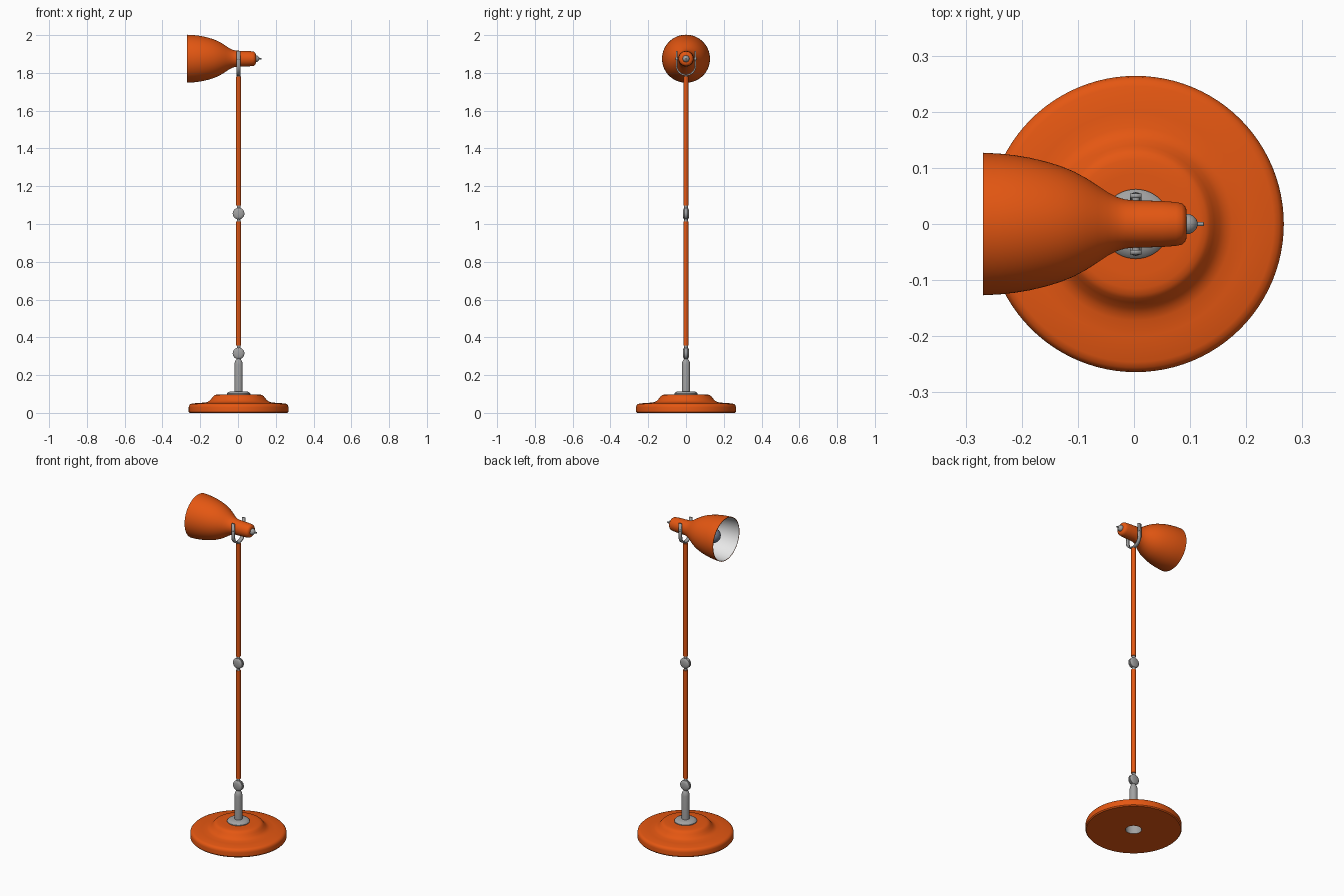
import bpy, bmesh, math
from mathutils import Matrix, Vector

if "Cube" in bpy.data.objects:
    bpy.data.objects.remove(bpy.data.objects["Cube"])

CX = 0.003      # pole axis
HEAD_Z = 1.875  # height of the shade axis


def material(name, rgb):
    m = bpy.data.materials.new(name)
    m.diffuse_color = (*rgb, 1)
    m.use_nodes = True
    m.node_tree.nodes["Principled BSDF"].inputs["Base Color"].default_value = m.diffuse_color
    return m


ORANGE = material("orange paint", (0.78, 0.095, 0.006))
STEEL = material("grey steel", (0.36, 0.36, 0.36))
WHITE = material("white lining", (0.85, 0.85, 0.85))
GLASS = material("blue grey bulb", (0.17, 0.21, 0.29))


def finish(bm, name, mats, angle=35):
    bmesh.ops.remove_doubles(bm, verts=bm.verts, dist=1e-5)
    bmesh.ops.recalc_face_normals(bm, faces=bm.faces)
    me = bpy.data.meshes.new(name)
    bm.to_mesh(me)
    bm.free()
    for m in mats:
        me.materials.append(m)
    ob = bpy.data.objects.new(name, me)
    bpy.context.collection.objects.link(ob)
    bpy.ops.object.select_all(action='DESELECT')
    ob.select_set(True)
    bpy.context.view_layer.objects.active = ob
    bpy.ops.object.shade_smooth_by_angle(angle=math.radians(angle))
    return ob


def lathe(name, profile, mats, axis='Z', origin=(CX, 0, 0), seg=64, mat_rule=None, angle=35):
    """Revolve (radius, distance) points about an axis; mat_rule(i) colours segment i."""
    bm = bmesh.new()
    rings = []
    for r, h in profile:
        if r == 0:
            rings.append([bm.verts.new((0, 0, h))] * seg)
        else:
            rings.append([bm.verts.new((r * math.cos(t * math.tau / seg),
                                        r * math.sin(t * math.tau / seg), h)) for t in range(seg)])
    for i, (a, b) in enumerate(zip(rings, rings[1:])):
        for k in range(seg):
            n = (k + 1) % seg
            f = bm.faces.new(list(dict.fromkeys((a[k], a[n], b[n], b[k]))))
            f.material_index = mat_rule(i) if mat_rule else 0
    rot = {'Z': Matrix(), 'X': Matrix.Rotation(math.pi / 2, 4, 'Y'),
           'Y': Matrix.Rotation(-math.pi / 2, 4, 'X')}[axis]
    bm.transform(Matrix.Translation(Vector(origin)) @ rot)
    return finish(bm, name, mats, angle)


def rod(name, r, z0, z1, mat):
    return lathe(name, [(0, z0), (r, z0), (r, z1), (0, z1)], [mat], seg=32)


# Base: stepped dish with a steel-lined hole underneath
lathe("base", [(0, 0.08), (0.044, 0.08), (0.044, 0), (0.259, 0), (0.264, 0.006), (0.264, 0.03),
               (0.262, 0.039), (0.256, 0.046), (0.246, 0.05), (0.2, 0.053), (0.172, 0.056),
               (0.16, 0.06), (0.15, 0.068), (0.14, 0.08), (0.133, 0.089), (0.126, 0.094),
               (0.115, 0.097), (0.09, 0.098), (0, 0.098)],
      [ORANGE, STEEL], seg=96, mat_rule=lambda i: 1 if i < 2 else 0)
lathe("base_cap", [(0, 0.095), (0.062, 0.095), (0.062, 0.102), (0.056, 0.109), (0.044, 0.114),
                   (0, 0.115)], [STEEL])

# Lower steel stem, rounded at the top
lathe("stem", [(0, 0.11), (0.022, 0.11), (0.022, 0.255), (0.02, 0.268), (0.016, 0.278),
               (0.012, 0.283), (0.01, 0.295), (0, 0.295)], [STEEL], seg=32)


# Elbow joints: two clamped discs with a collar each side
def joint(name, z):
    for side, s in (("front", -1), ("back", 1)):
        lathe(f"{name}_{side}_disc",
              [(0, 0.001 * s), (0.031, 0.001 * s), (0.031, 0.008 * s), (0.027, 0.013 * s),
               (0.018, 0.016 * s), (0, 0.017 * s)], [STEEL], 'Y', (CX, 0, z), 40)
    lathe(f"{name}_core", [(0, -0.003), (0.026, -0.003), (0.026, 0.003), (0, 0.003)],
          [STEEL], 'Y', (CX, 0, z), 32)
    rod(f"{name}_collar", 0.0095, z - 0.046, z + 0.048, STEEL)


joint("lower_joint", 0.315)
joint("middle_joint", 1.055)

# Orange poles
rod("lower_pole", 0.013, 0.358, 1.012, ORANGE)
rod("upper_pole", 0.013, 1.098, 1.78, ORANGE)
rod("yoke_socket", 0.009, 1.775, 1.792, STEEL)

# U-shaped strap that holds the shade
path = [(-0.05, 1.917)]
path += [(-0.05 * math.cos(t * math.pi / 20), 1.838 - 0.05 * math.sin(t * math.pi / 20))
         for t in range(21)]
path += [(0.05, 1.917)]
bm = bmesh.new()
strip = [[bm.verts.new((CX + dx, y, z)) for dx in (-0.01, 0.01)] for y, z in path]
for a, b in zip(strip, strip[1:]):
    bm.faces.new((a[0], a[1], b[1], b[0]))
yoke = finish(bm, "yoke", [STEEL])
sol = yoke.modifiers.new("thickness", 'SOLIDIFY')
sol.thickness = 0.008
sol.offset = 0
for side, s in (("front", -1), ("back", 1)):
    lathe(f"{side}_pivot", [(0, 0.036 * s), (0.007, 0.036 * s), (0.007, 0.055 * s),
                            (0, 0.057 * s)], [STEEL], 'Y', (CX, 0, HEAD_Z), 20)

# Shade: bell outside in orange, lining inside in white
outer = [(0, 0.094), (0.024, 0.094), (0.032, 0.091), (0.037, 0.085), (0.039, 0.075), (0.041, 0.05),
         (0.042, 0.01), (0.0435, -0.015), (0.048, -0.03), (0.056, -0.046), (0.068, -0.064),
         (0.081, -0.084), (0.093, -0.106), (0.103, -0.13), (0.111, -0.156), (0.118, -0.185),
         (0.1225, -0.212), (0.1255, -0.24), (0.127, -0.269)]
inner = [(max(r - 0.003, 0), h - (0.003 if r < 0.039 else 0)) for r, h in reversed(outer)]
n = len(outer)
lathe("shade", outer + inner, [ORANGE, WHITE], 'X', (0, 0, HEAD_Z), 80,
      lambda i: 1 if i >= n else 0)

# Tail fitting and nub behind the shade
lathe("tail_cap", [(0, 0.09), (0.018, 0.09), (0.018, 0.098), (0.015, 0.105), (0.009, 0.111),
                   (0.004, 0.113), (0.004, 0.124), (0, 0.125)], [STEEL], 'X', (0, 0, HEAD_Z), 32)

# Bulb and its holder inside the shade
lathe("bulb_holder", [(0, 0.08), (0.022, 0.08), (0.022, -0.09), (0, -0.09)],
      [STEEL], 'X', (0, 0, HEAD_Z), 32)
ball = [(0.042 * math.sin(a * math.pi / 14), -0.182 - 0.042 * math.cos(a * math.pi / 14))
        for a in range(1, 11)]
lathe("bulb", [(0, -0.224)] + ball + [(0.022, -0.13), (0.018, -0.085), (0, -0.085)],
      [GLASS], 'X', (0, 0, HEAD_Z), 40)
